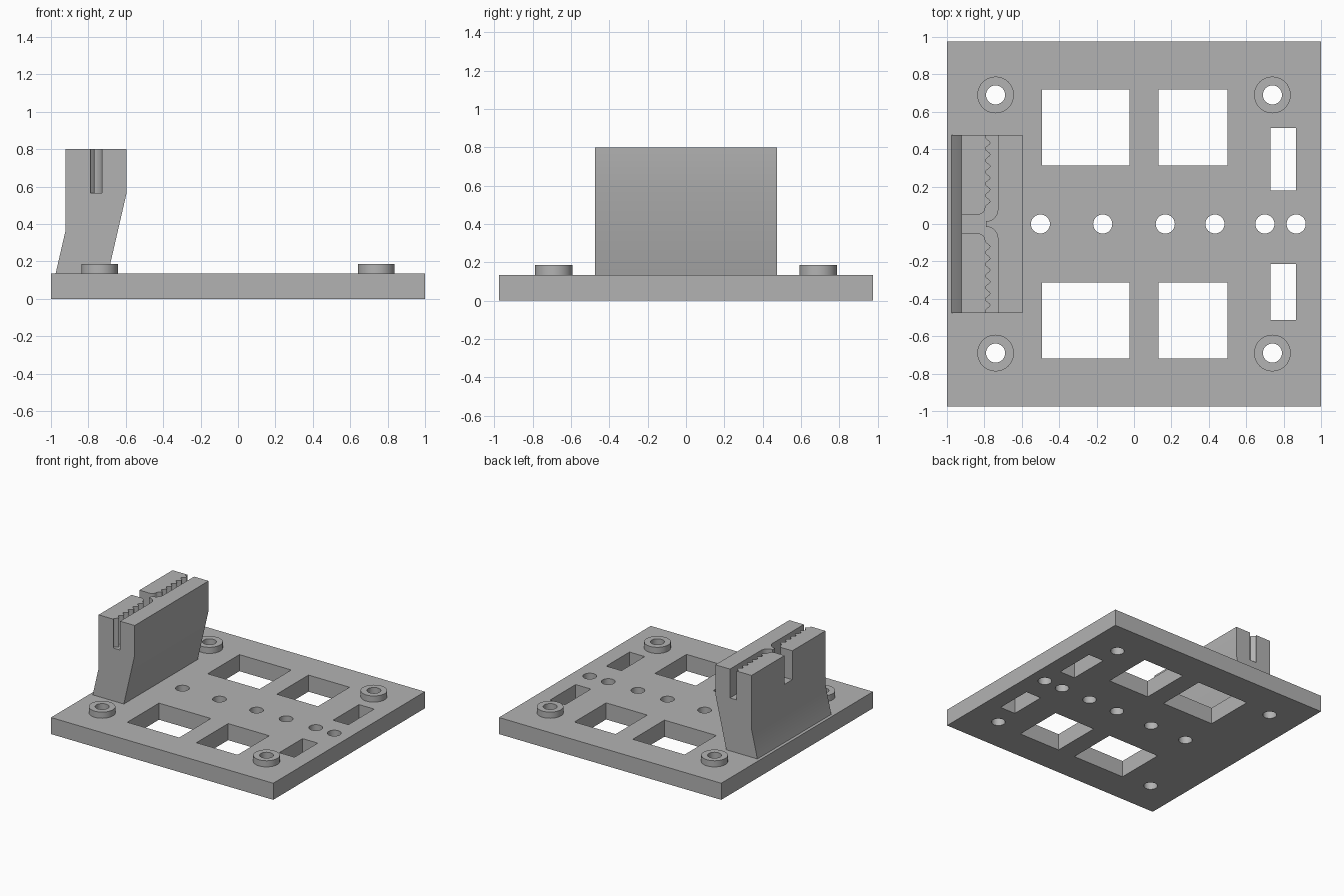
import bpy, bmesh
from math import sin, cos, pi, radians
from mathutils import Matrix

if "Cube" in bpy.data.objects:
    bpy.data.objects.remove(bpy.data.objects["Cube"], do_unlink=True)

grey = bpy.data.materials.new("plain grey")
grey.use_nodes = True
colour = (0.45, 0.45, 0.45, 1)
grey.diffuse_color = colour
grey.node_tree.nodes["Principled BSDF"].inputs["Base Color"].default_value = colour


def circle(x, y, r, n=40):
    return [(x + r * cos(2 * pi * i / n), y + r * sin(2 * pi * i / n)) for i in range(n)]


def rect(x0, x1, y0, y1):
    return [(x0, y0), (x1, y0), (x1, y1), (x0, y1)]


def arc(x, y, r, a0, a1, n=10):
    angles = [radians(a0 + (a1 - a0) * i / n) for i in range(n + 1)]
    return [(x + r * cos(a), y + r * sin(a)) for a in angles]


def slab(name, loops, z0, z1, turn=None):
    """Fill an outline with holes (first loop is the outside) and extrude it."""
    bm = bmesh.new()
    edges = []
    for loop in loops:
        vs = [bm.verts.new((x, y, z0)) for x, y in loop]
        edges += [bm.edges.new((vs[i - 1], vs[i])) for i in range(len(vs))]
    bmesh.ops.triangle_fill(bm, edges=edges, use_beauty=True)
    if len(loops) == 1:
        bmesh.ops.dissolve_faces(bm, faces=bm.faces[:])
    top = bmesh.ops.extrude_face_region(bm, geom=bm.faces[:])["geom"]
    bmesh.ops.translate(bm, vec=(0, 0, z1 - z0),
                        verts=[g for g in top if isinstance(g, bmesh.types.BMVert)])
    if turn:
        bm.transform(turn)
    bmesh.ops.recalc_face_normals(bm, faces=bm.faces[:])
    mesh = bpy.data.meshes.new(name)
    bm.to_mesh(mesh)
    bm.free()
    mesh.materials.append(grey)
    ob = bpy.data.objects.new(name, mesh)
    bpy.context.collection.objects.link(ob)
    return ob


def smooth(ob):
    bpy.ops.object.select_all(action="DESELECT")
    ob.select_set(True)
    bpy.context.view_layer.objects.active = ob
    bpy.ops.object.shade_smooth_by_angle(angle=radians(30))


# Base plate with windows, slots and round holes
PLATE, HOLE = 0.135, 0.051
corners = [(sx * 0.74, sy * 0.69) for sx in (-1, 1) for sy in (-1, 1)]
holes = [circle(x, y, HOLE) for x, y in corners]
holes += [circle(x, 0, HOLE) for x in (-0.5, -0.167, 0.167, 0.433, 0.7, 0.867)]
for x0, x1 in ((-0.492, -0.025), (0.13, 0.5)):
    holes += [rect(x0, x1, 0.313, 0.72), rect(x0, x1, -0.72, -0.313)]
holes += [rect(0.73, 0.867, 0.18, 0.512), rect(0.73, 0.867, -0.512, -0.213)]
smooth(slab("base_plate", [rect(-1, 1, -0.975, 0.975)] + holes, 0, PLATE))

# Raised rings around the corner holes
for i, (x, y) in enumerate(corners):
    smooth(slab(f"corner_boss_{i + 1}", [circle(x, y, 0.098), circle(x, y, HOLE)],
                PLATE, 0.185))

# Belt clamp block, its side profile swept along y
profile = [(-0.975, PLATE), (-0.695, PLATE), (-0.597, 0.56),
           (-0.597, 0.8), (-0.922, 0.8), (-0.922, 0.365)]
clamp = slab("belt_clamp", [profile], -0.475, 0.475, Matrix.Rotation(pi / 2, 4, "X"))

# Toothed belt channel, drawn for one half and mirrored
half = [(-1.1, 0.05)] + arc(-0.835, 0.09, 0.04, -90, 0)
for i in range(1, 57):
    half.append((-0.781 - 0.014 * cos(2 * pi * i / 8), 0.09 + 0.0625 * i / 8))
half += [(-0.728, half[-1][1])] + arc(-0.79, 0.077, 0.062, 0, -90)
channel = half + [(x, -y) for x, y in reversed(half)]
cutter = slab("channel_cutter", [channel], 0.565, 1)
cutter.hide_render = True

cut = clamp.modifiers.new("channel", "BOOLEAN")
cut.operation, cut.solver, cut.object = "DIFFERENCE", "EXACT", cutter
bpy.context.view_layer.objects.active = clamp
bpy.ops.object.modifier_apply(modifier=cut.name)
bpy.data.objects.remove(cutter, do_unlink=True)
smooth(clamp)
